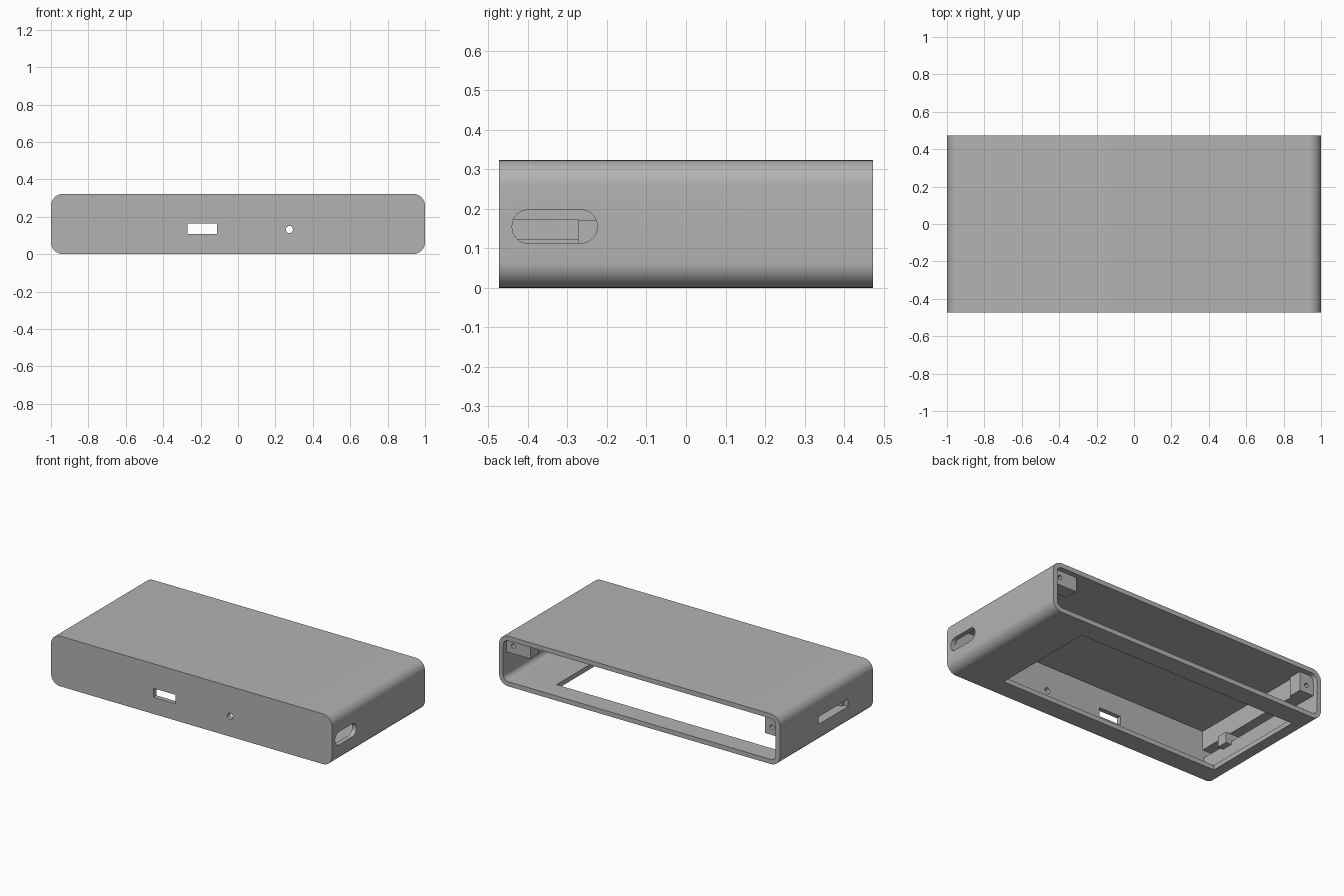
import bpy, bmesh, math
from mathutils import Vector

old = bpy.data.objects.get("Cube")
if old:
    bpy.data.objects.remove(old, do_unlink=True)

grey = bpy.data.materials.new("mid_grey")
grey.use_nodes = True
COLOUR = (0.45, 0.45, 0.45, 1)
grey.diffuse_color = COLOUR
grey.node_tree.nodes["Principled BSDF"].inputs["Base Color"].default_value = COLOUR


def rounded_rect(u0, u1, v0, v1, r, steps=10):
    """Outline of a rectangle with rounded corners."""
    corners = [(u1 - r, v1 - r), (u0 + r, v1 - r), (u0 + r, v0 + r), (u1 - r, v0 + r)]
    pts = []
    for q, (cu, cv) in enumerate(corners):
        for i in range(steps + 1):
            a = (q + i / steps) * math.pi / 2
            pts.append((cu + r * math.cos(a), cv + r * math.sin(a)))
    return pts


def circle(u, v, r, n=24):
    return [(u + r * math.cos(math.tau * i / n), v + r * math.sin(math.tau * i / n))
            for i in range(n)]


def prism(name, outline, axis, start, end):
    """Extrude an outline along x or y; the outline is (y, z) or (x, z)."""
    bm = bmesh.new()
    place = (lambda u, v: (start, u, v)) if axis == "x" else (lambda u, v: (u, start, v))
    face = bm.faces.new([bm.verts.new(place(u, v)) for u, v in outline])
    ext = bmesh.ops.extrude_face_region(bm, geom=[face])
    move = Vector((end - start, 0, 0) if axis == "x" else (0, end - start, 0))
    bmesh.ops.translate(bm, vec=move,
                        verts=[g for g in ext["geom"] if isinstance(g, bmesh.types.BMVert)])
    bmesh.ops.recalc_face_normals(bm, faces=bm.faces)
    mesh = bpy.data.meshes.new(name)
    bm.to_mesh(mesh)
    bm.free()
    obj = bpy.data.objects.new(name, mesh)
    bpy.context.collection.objects.link(obj)
    mesh.materials.append(grey)
    return obj


def box(name, x0, x1, y0, y1, z0, z1):
    return prism(name, [(x0, z0), (x1, z0), (x1, z1), (x0, z1)], "y", y0, y1)


def cut(target, cutters):
    """Subtract cutters, bake the result and remove the helpers."""
    for c in cutters:
        c.hide_render = True
        mod = target.modifiers.new("cut", "BOOLEAN")
        mod.operation, mod.solver, mod.object = "DIFFERENCE", "EXACT", c
    bpy.context.view_layer.update()
    baked = bpy.data.meshes.new_from_object(
        target.evaluated_get(bpy.context.evaluated_depsgraph_get()))
    target.modifiers.clear()
    target.data = baked
    for c in cutters:
        bpy.data.objects.remove(c, do_unlink=True)


def smooth(obj):
    bpy.ops.object.select_all(action="DESELECT")
    obj.select_set(True)
    bpy.context.view_layer.objects.active = obj
    bpy.ops.object.shade_smooth_by_angle(angle=math.radians(30))


# Main dimensions
H, D, WALL, R = 0.323, 0.473, 0.03, 0.065
IN = 1 - WALL
FRONT = -D + WALL
CEIL = H - WALL
GROOVE_LOW, GROOVE_HIGH = 0.123, 0.171

# Case: rounded sleeve, open at the back, with ports and a floor window
case = prism("case_shell", rounded_rect(-1, 1, 0, H, R), "y", -D, D)
cut(case, [
    prism("cavity", rounded_rect(-IN, IN, WALL, CEIL, R - WALL), "y", FRONT, D + 0.1),
    box("floor_window", -0.89, 0.68, -0.35, 0.345, -0.1, 0.1),
    box("front_port", -0.27, -0.113, -D - 0.1, FRONT + 0.01, 0.108, 0.165),
    prism("front_hole", circle(0.275, 0.132, 0.019), "y", -D - 0.1, FRONT + 0.01),
    prism("left_port", rounded_rect(-0.44, -0.225, 0.113, 0.197, 0.04), "x", 0.9, 1.1),
    box("right_port", -1.1, -0.9, -0.22, 0.08, GROOVE_LOW, GROOVE_HIGH),
])
smooth(case)

# Circuit board rails with a groove between them, and a stop block
RAIL = -0.885
box("upper_rail", -IN - 0.005, RAIL, FRONT, 0.35, GROOVE_HIGH, CEIL)
box("lower_rail", -IN - 0.005, RAIL - 0.01, FRONT, 0.35, WALL, GROOVE_LOW)
box("groove_stop", -IN, RAIL + 0.03, -0.273, -0.2, GROOVE_LOW - 0.02, GROOVE_HIGH)

# Screw blocks behind the back opening
for name, x0, x1, z0, hole_x, hole_z in (
        ("left_screw_block", 0.8, IN + 0.005, 0.2, 0.92, 0.25),
        ("right_screw_block", -IN - 0.005, -0.87, 0.17, -0.92, 0.22)):
    block = box(name, x0, x1, 0.35, 0.44, z0, CEIL + 0.005)
    cut(block, [prism("screw_hole", circle(hole_x, hole_z, 0.014), "y", 0.38, 0.5)])
    smooth(block)
